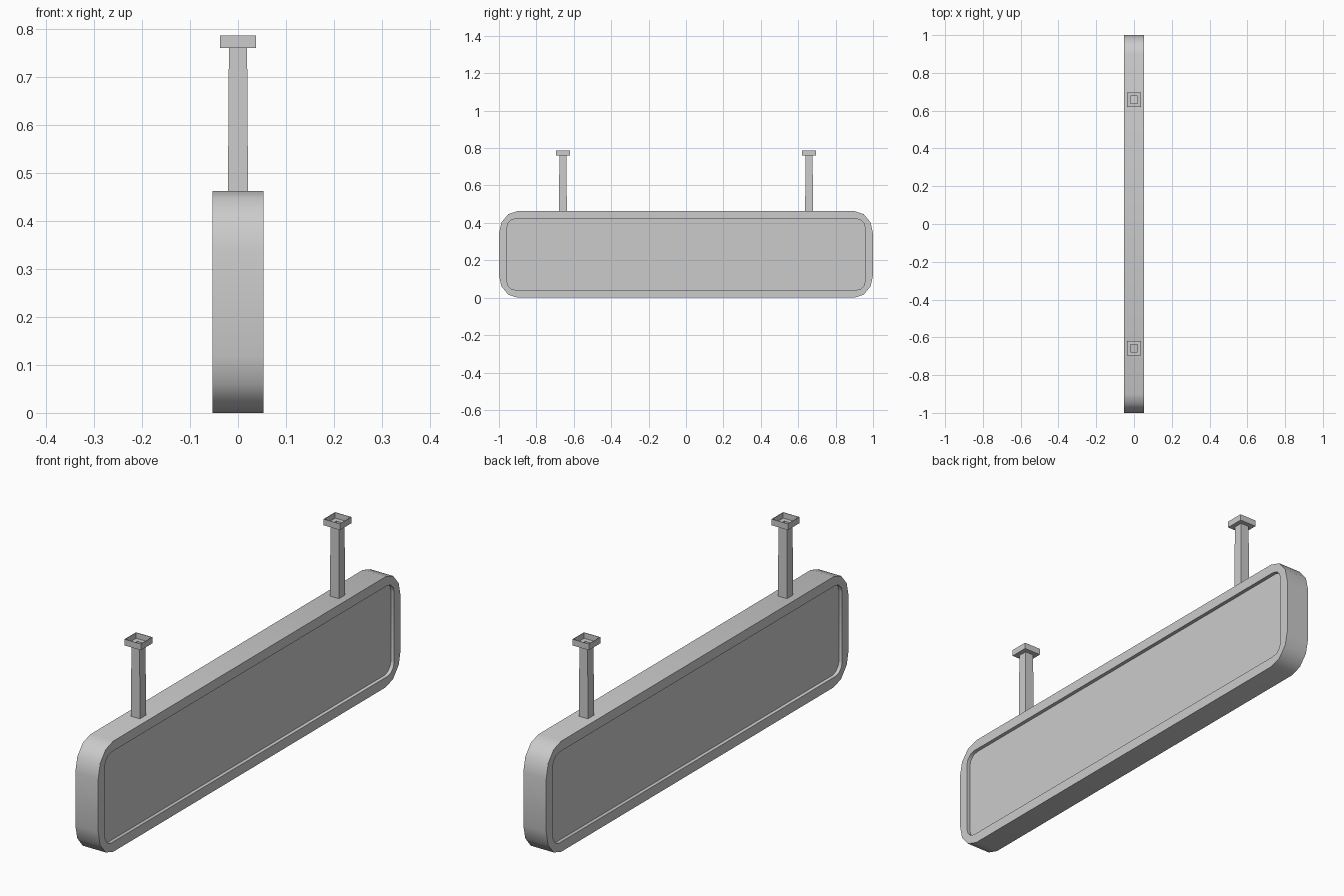
import bpy, bmesh, math

cube = bpy.data.objects.get("Cube")
if cube:
    bpy.data.objects.remove(cube, do_unlink=True)

grey = bpy.data.materials.new("light_grey")
grey.use_nodes = True
grey.diffuse_color = (0.6, 0.6, 0.6, 1)
grey.node_tree.nodes["Principled BSDF"].inputs["Base Color"].default_value = (0.6, 0.6, 0.6, 1)

MID = 0.2315  # height of the sign's centre


def rounded(hy, hz, ry, rz, steps):
    """Outline of a rectangle with elliptical corners, in the yz plane."""
    points = []
    for quarter in range(4):
        sy = 1 if quarter in (0, 3) else -1
        sz = 1 if quarter < 2 else -1
        for i in range(steps + 1):
            a = math.pi / 2 * (quarter + i / steps)
            points.append((sy * (hy - ry) + ry * math.cos(a),
                           MID + sz * (hz - rz) + rz * math.sin(a)))
    return points


def square(half, z, y):
    return [(-half, y - half, z), (half, y - half, z),
            (half, y + half, z), (-half, y + half, z)]


def loft(name, rings, close_start=False, close_end=False, smooth=False):
    """Skin rings of equal length one after another."""
    bm = bmesh.new()
    rows = [[bm.verts.new(p) for p in ring] for ring in rings]
    for a, b in zip(rows, rows[1:]):
        for i in range(len(a)):
            j = (i + 1) % len(a)
            bm.faces.new((a[i], a[j], b[j], b[i]))
    if close_start:
        bm.faces.new(rows[0][::-1])
    if close_end:
        bm.faces.new(rows[-1])
    mesh = bpy.data.meshes.new(name)
    bm.to_mesh(mesh)
    bm.free()
    mesh.materials.append(grey)
    obj = bpy.data.objects.new(name, mesh)
    bpy.context.collection.objects.link(obj)
    if smooth:
        bpy.ops.object.select_all(action="DESELECT")
        obj.select_set(True)
        bpy.context.view_layer.objects.active = obj
        bpy.ops.object.shade_smooth_by_angle(angle=math.radians(40))
    return obj


# Sign box with a recessed panel on both sides
outer = rounded(1.0, MID, 0.10, 0.12, 3)
inner = rounded(0.957, 0.19, 0.045, 0.045, 3)
layers = [(-0.038, inner), (-0.053, inner), (-0.053, outer),
          (0.053, outer), (0.053, inner), (0.038, inner)]
loft("sign_box", [[(x, y, z) for y, z in ring] for x, ring in layers],
     close_start=True, close_end=True, smooth=True)

# Hanging posts, each with an open ceiling bracket
for side, y in (("right", -0.658), ("left", 0.658)):
    loft(side + "_post", [square(0.021, 0.455, y), square(0.019, 0.762, y)])
    loft(side + "_bracket",
         [square(0.019, 0.761, y), square(0.038, 0.761, y), square(0.038, 0.787, y),
          square(0.036, 0.787, y), square(0.036, 0.763, y), square(0.019, 0.763, y)])
